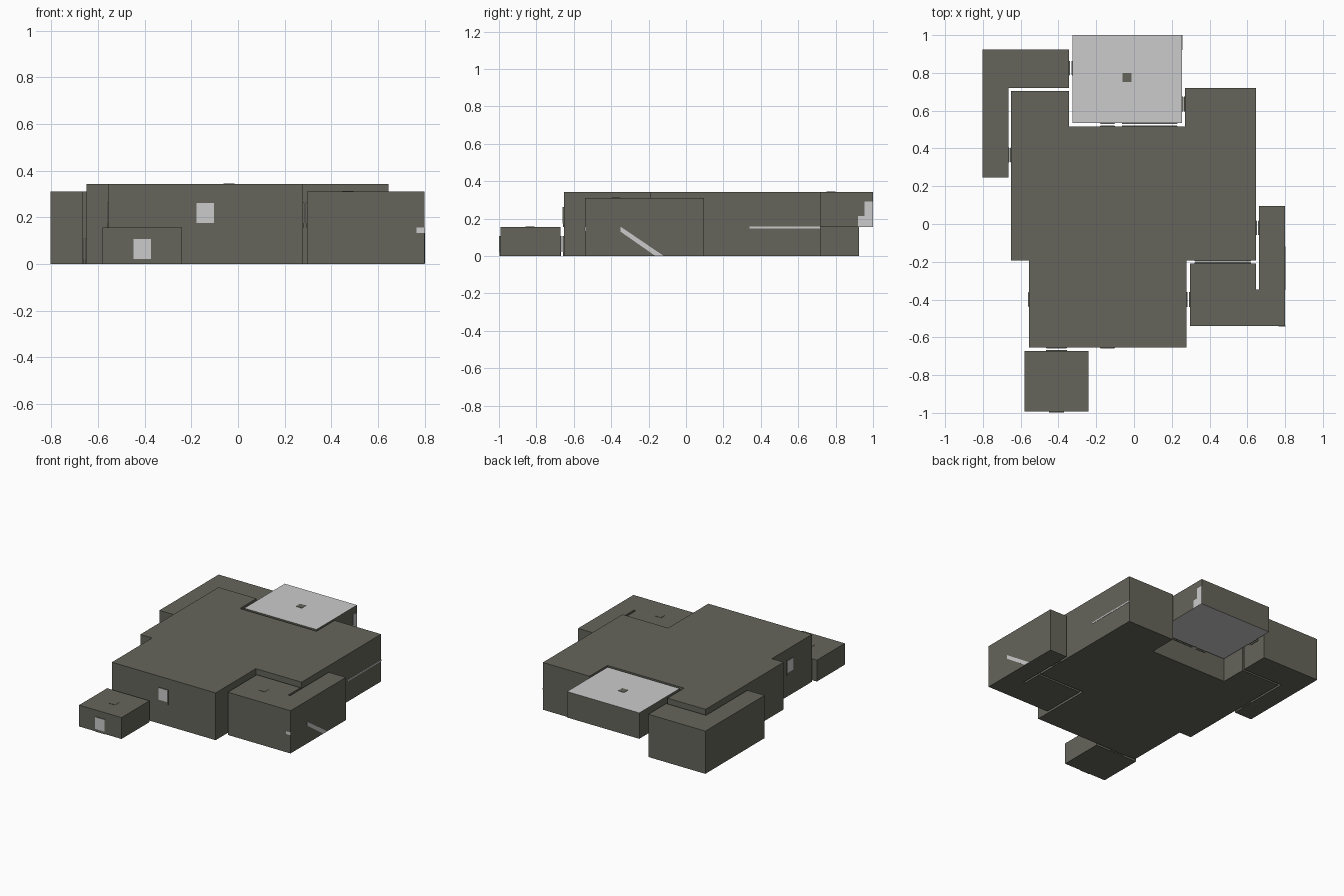
import bpy, bmesh

cube = bpy.data.objects.get("Cube")
if cube:
    bpy.data.objects.remove(cube, do_unlink=True)


def material(name, rgb):
    m = bpy.data.materials.new(name)
    m.use_nodes = True
    m.diffuse_color = (*rgb, 1)
    m.node_tree.nodes["Principled BSDF"].inputs["Base Color"].default_value = (*rgb, 1)
    return m


OLIVE = material("dark olive grey", (0.13, 0.13, 0.105))
LIGHT = material("light grey", (0.6, 0.6, 0.6))


def prism(name, outline, z0, z1, mat=OLIVE, axis="z"):
    """Extrude an outline upwards, or a (y, z) outline along x."""
    bm = bmesh.new()
    if axis == "z":
        verts = [bm.verts.new((a, b, z0)) for a, b in outline]
    else:
        verts = [bm.verts.new((z0, a, b)) for a, b in outline]
    base = bm.faces.new(verts)
    new = bmesh.ops.extrude_face_region(bm, geom=[base])["geom"]
    step = (0, 0, z1 - z0) if axis == "z" else (z1 - z0, 0, 0)
    bmesh.ops.translate(bm, vec=step, verts=[v for v in new if isinstance(v, bmesh.types.BMVert)])
    bmesh.ops.recalc_face_normals(bm, faces=bm.faces)
    mesh = bpy.data.meshes.new(name)
    bm.to_mesh(mesh)
    bm.free()
    mesh.materials.append(mat)
    ob = bpy.data.objects.new(name, mesh)
    bpy.context.collection.objects.link(ob)
    return ob


def box(name, x0, x1, y0, y1, z0, z1, mat=OLIVE):
    return prism(name, [(x0, y0), (x1, y0), (x1, y1), (x0, y1)], z0, z1, mat)


FLOOR, LOW, HIGH = 0.155, 0.31, 0.343   # upper floor, side roof, main roof

# Main hall
prism("main_hall", [(-0.555, -0.653), (0.278, -0.653), (0.278, -0.192), (0.645, -0.192),
                    (0.645, 0.72), (0.27, 0.72), (0.27, 0.515), (-0.345, 0.515),
                    (-0.345, 0.705), (-0.65, 0.705), (-0.65, -0.192), (-0.555, -0.192)], 0, HIGH)

# Surrounding rooms
box("entrance_room", -0.58, -0.24, -0.993, -0.672, 0, FLOOR)
prism("back_corner_room", [(-0.803, 0.245), (-0.665, 0.245), (-0.665, 0.72), (-0.345, 0.72),
                           (-0.345, 0.925), (-0.803, 0.925)], 0, LOW)
prism("ramp_room", [(0.296, -0.54), (0.8, -0.54), (0.8, 0.095), (0.662, 0.095), (0.662, -0.348),
                    (0.647, -0.348), (0.647, -0.208), (0.296, -0.208)], 0, LOW)

# Raised back room with light roof and underside
back = box("raised_back_room", -0.325, 0.255, 0.535, 1.0, FLOOR, HIGH)
back.data.materials.append(LIGHT)
for f in back.data.polygons:
    f.material_index = int(abs(f.normal.z) > 0.5)


# Doorways: a thin frame with a light panel above a sill
def door(name, side, wall, centre, z0, width=0.078, height=0.108):
    axis, sign = side[1], 1 if side[0] == "+" else -1
    half, sill = width / 2, 0.02
    for part, depth, inset, low, mat in (("frame", 0.004, 0, 0, OLIVE),
                                         ("panel", 0.006, 0.002, sill, LIGHT)):
        a, b = sorted((wall - sign * 0.002, wall + sign * depth))
        c, d = centre - half + inset, centre + half - inset
        spans = (a, b, c, d) if axis == "x" else (c, d, a, b)
        box(f"{name}_{part}", *spans, z0 + low, z0 + height - inset, mat)


door("entrance_door", "-y", -0.993, -0.41, 0)
door("upper_front_door", "-y", -0.653, -0.14, FLOOR)
door("upper_side_door", "-x", -0.555, -0.4, FLOOR)
# Paired doorways facing each other across the narrow gaps
for name, axis, near, far, centre, z0, width in (
        ("entrance_passage", "y", -0.672, -0.653, -0.41, 0, 0.11),
        ("ramp_room_upper", "x", 0.278, 0.296, -0.4, FLOOR, 0.078),
        ("ramp_room_lower", "x", 0.645, 0.662, -0.02, 0, 0.078),
        ("ramp_room_window", "y", -0.208, -0.192, 0.47, FLOOR, 0.3),
        ("corner_room_lower", "x", -0.665, -0.65, 0.365, 0, 0.078),
        ("corner_room_upper", "x", -0.345, -0.325, 0.825, FLOOR, 0.078),
        ("back_room_side", "x", 0.255, 0.27, 0.635, FLOOR, 0.078),
        ("back_room_door", "y", 0.515, 0.535, -0.14, FLOOR, 0.078),
        ("back_room_window", "y", 0.515, 0.535, 0.083, FLOOR, 0.295)):
    door(name + "_near", "+" + axis, near, centre, z0, width)
    door(name + "_far", "-" + axis, far, centre, z0, width)

# Roof hatches
for name, x, y, z in (("back", -0.038, 0.775, HIGH), ("entrance", -0.41, -0.835, FLOOR),
                      ("ramp", 0.47, -0.375, LOW)):
    box(name + "_roof_hatch", x - 0.024, x + 0.024, y - 0.024, y + 0.024, z - 0.002, z + 0.002)

# Light floor edges showing on the outer walls
prism("ramp_edge", [(-0.35, 0.157), (-0.35, 0.13), (-0.165, 0.001), (-0.12, 0.001)],
      0.799, 0.802, LIGHT, "x")
box("landing_edge", 0.765, 0.801, -0.542, -0.538, 0.133, FLOOR, LIGHT)
box("hall_floor_edge", 0.643, 0.647, 0.34, 0.72, 0.148, 0.158, LIGHT)
prism("back_room_stepped_edge", [(0.92, FLOOR), (1.0, FLOOR), (1.0, 0.29), (0.955, 0.29),
                                 (0.955, 0.215), (0.92, 0.215)], 0.254, 0.257, LIGHT, "x")
